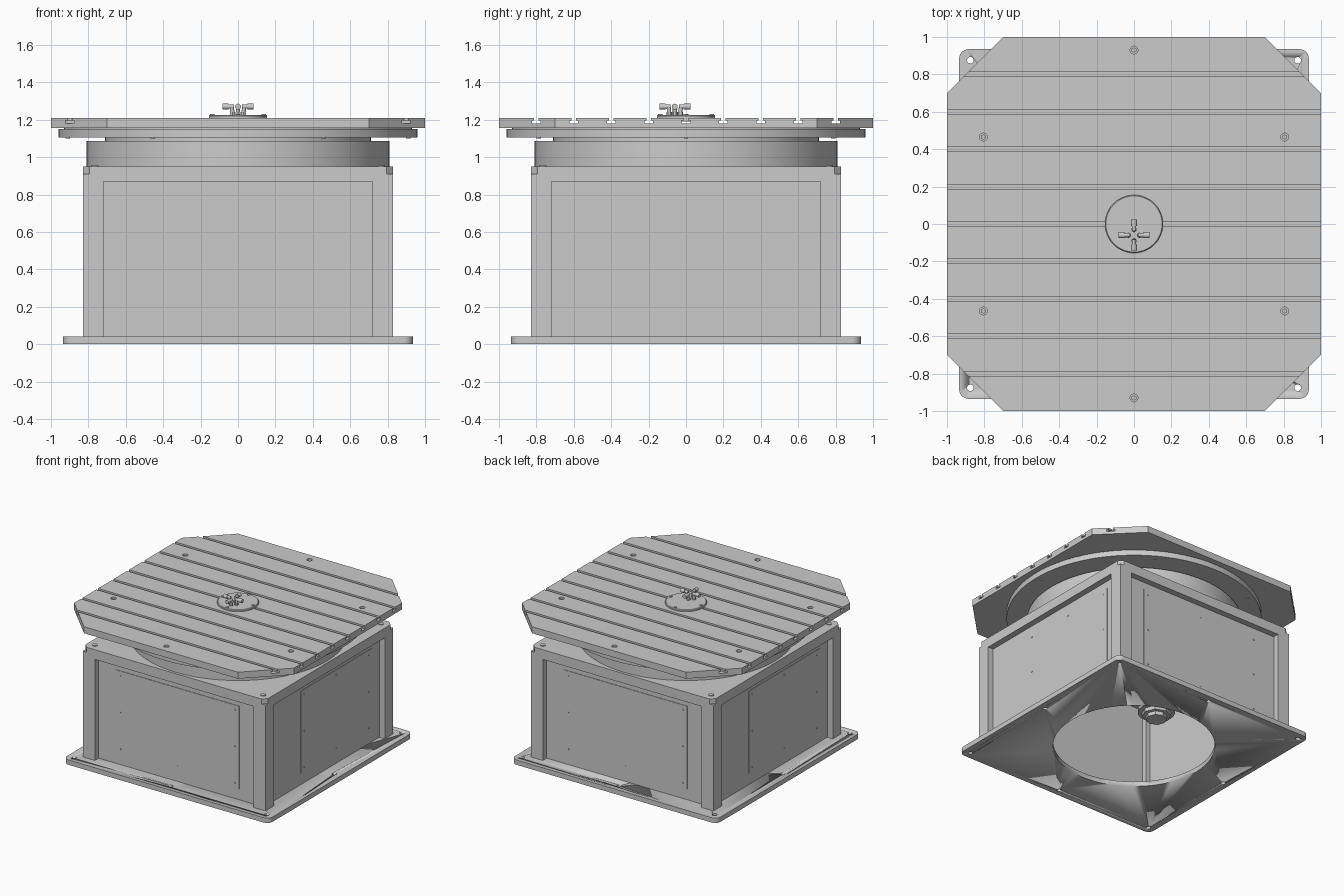
import bpy, bmesh, math
from mathutils import Matrix, Vector

cube = bpy.data.objects.get("Cube")
if cube:
    bpy.data.objects.remove(cube, do_unlink=True)

steel = bpy.data.materials.new("machine_grey")
steel.use_nodes = True
GREY = (0.6, 0.6, 0.6, 1)
steel.diffuse_color = GREY
steel.node_tree.nodes["Principled BSDF"].inputs["Base Color"].default_value = GREY


def finish(name, bm, smooth=False):
    bmesh.ops.recalc_face_normals(bm, faces=bm.faces)
    mesh = bpy.data.meshes.new(name)
    bm.to_mesh(mesh)
    bm.free()
    mesh.materials.append(steel)
    obj = bpy.data.objects.new(name, mesh)
    bpy.context.collection.objects.link(obj)
    if smooth:
        bpy.ops.object.select_all(action="DESELECT")
        obj.select_set(True)
        bpy.context.view_layer.objects.active = obj
        bpy.ops.object.shade_smooth_by_angle(angle=math.radians(35))
    return obj


def add_box(bm, x0, x1, y0, y1, z0, z1):
    size = Matrix.Diagonal((x1 - x0, y1 - y0, z1 - z0, 1))
    mid = Matrix.Translation(((x0 + x1) / 2, (y0 + y1) / 2, (z0 + z1) / 2))
    bmesh.ops.create_cube(bm, size=1, matrix=mid @ size)


def add_rod(bm, a, b, r, sides=16):
    a, b = Vector(a), Vector(b)
    turn = (b - a).to_track_quat("Z", "Y").to_matrix().to_4x4()
    bmesh.ops.create_cone(bm, cap_ends=True, segments=sides, radius1=r, radius2=r,
                          depth=(b - a).length, matrix=Matrix.Translation((a + b) / 2) @ turn)


def add_prism(bm, outline, z0, z1):
    face = bm.faces.new([bm.verts.new((x, y, z0)) for x, y in outline])
    top = bmesh.ops.extrude_face_region(bm, geom=[face])["geom"]
    bmesh.ops.translate(bm, vec=(0, 0, z1 - z0),
                        verts=[v for v in top if isinstance(v, bmesh.types.BMVert)])


def rods(name, spots, r, z0, z1, sides=16):
    bm = bmesh.new()
    for x, y in spots:
        add_rod(bm, (x, y, z0), (x, y, z1), r, sides)
    return finish(name, bm, True)


def lathe(name, profile, sides=96):
    bm = bmesh.new()
    verts = [bm.verts.new((r, 0, z)) for r, z in profile]
    edges = [bm.edges.new(p) for p in zip(verts, verts[1:])]
    bmesh.ops.spin(bm, geom=verts + edges, axis=(0, 0, 1), cent=(0, 0, 0),
                   steps=sides, angle=math.tau)
    bmesh.ops.remove_doubles(bm, verts=bm.verts, dist=0.0001)
    return finish(name, bm, True)


def cut(obj, *cutters):
    for cutter in cutters:
        mod = obj.modifiers.new("cut", "BOOLEAN")
        mod.operation, mod.solver, mod.object = "DIFFERENCE", "EXACT", cutter
    graph = bpy.context.evaluated_depsgraph_get()
    mesh = bpy.data.meshes.new_from_object(obj.evaluated_get(graph))
    obj.modifiers.clear()
    obj.data = mesh
    for cutter in cutters:
        bpy.data.objects.remove(cutter, do_unlink=True)


def ring(count, r, start=0.0):
    return [(r * math.cos(start + i * math.tau / count), r * math.sin(start + i * math.tau / count))
            for i in range(count)]


CORNERS = [(1, 1), (-1, 1), (-1, -1), (1, -1)]

# Base plate: rounded corners, large opening, mounting holes
HALF, ROUND = 0.935, 0.05
outline = []
for i, (sx, sy) in enumerate(CORNERS):
    for k in range(7):
        a = math.pi / 2 * (i + k / 6)
        outline.append((sx * (HALF - ROUND) + ROUND * math.cos(a),
                        sy * (HALF - ROUND) + ROUND * math.sin(a)))
bm = bmesh.new()
add_prism(bm, outline, 0, 0.04)
base = finish("base_plate", bm, True)
mounts = [(0.875 * i, 0.875 * j) for i in (-1, 0, 1) for j in (-1, 0, 1) if i or j]
cut(base, rods("opening_cutter", [(0, 0)], 0.61, -0.1, 0.1, 64),
    rods("mount_cutter", mounts, 0.018, -0.1, 0.1))

# Housing: corner posts, top rails and top plate
BODY, INNER = 0.83, 0.72
bm = bmesh.new()
for sx, sy in CORNERS:
    xs, ys = sorted((sx * INNER, sx * BODY)), sorted((sy * INNER, sy * BODY))
    add_box(bm, *xs, *ys, 0.04, 0.91)
finish("corner_posts", bm)

c = BODY - 0.035
chamfered = []
for sx, sy in CORNERS:
    pair = [(sx * BODY, sy * c), (sx * c, sy * BODY)]
    chamfered += pair if sx * sy > 0 else pair[::-1]
bm = bmesh.new()
add_prism(bm, chamfered, 0.91, 0.95)
finish("housing_top", bm)
rods("top_screws", [(0.765 * sx, 0.765 * sy) for sx, sy in CORNERS], 0.02, 0.94, 0.956)

# Four recessed side panels, with rail, cover plate and screws
for i, side in enumerate(("front", "right", "back", "left")):
    turn = Matrix.Rotation(i * math.pi / 2, 4, "Z")
    shift = 0.16 if i % 2 else 0
    reach = 0.42 if i % 2 else 0.52
    parts = {}
    bm = parts["panel"] = bmesh.new()
    add_box(bm, -INNER, INNER, -0.78, -0.76, 0.04, 0.91)
    bm = parts["rail"] = bmesh.new()
    add_box(bm, -INNER, INNER, -BODY, -0.76, 0.87, 0.91)
    bm = parts["cover"] = bmesh.new()
    add_box(bm, shift - reach - 0.04, shift + reach + 0.04, -0.784, -0.78, 0.13, 0.81)
    bm = parts["screws"] = bmesh.new()
    for u in (-1, 0, 1):
        for z in (0.17, 0.47, 0.77):
            if u or z != 0.47:
                x = shift + u * reach
                add_rod(bm, (x, -0.78, z), (x, -0.788, z), 0.006, 8)
    for part, bm in parts.items():
        bm.transform(turn)
        finish(f"{side}_{part}", bm)

# Bearing drum, neck and turning flange
lathe("bearing_drum", [(0, 0.95), (0.81, 0.95), (0.81, 1.085), (0.71, 1.085),
                       (0.71, 1.105), (0, 1.105)])
lathe("turning_flange", [(0, 1.105), (0.96, 1.105), (0.96, 1.15), (0.93, 1.15),
                         (0.93, 1.156), (0, 1.156)])
rods("flange_bolts", ring(6, 0.91), 0.012, 1.1, 1.107)

# Table top: clipped square with T-slots and counterbored holes
octagon = []
for sx, sy in CORNERS:
    pair = [(sx, sy * 0.7), (sx * 0.7, sy)]
    octagon += pair if sx * sy > 0 else pair[::-1]
bm = bmesh.new()
add_prism(bm, octagon, 1.156, 1.21)
table = finish("table_top", bm)
bm = bmesh.new()
half_slot = [(0.012, 1.25), (0.012, 1.196), (0.023, 1.196), (0.023, 1.179)]
slot = half_slot + [(-y, z) for y, z in reversed(half_slot)]
for i in range(-4, 5):
    ends = [[bm.verts.new((x, 0.2 * i + y, z)) for y, z in slot] for x in (-1.1, 1.1)]
    bm.faces.new(ends[0])
    bm.faces.new(ends[1])
    for k in range(len(slot)):
        n = (k + 1) % len(slot)
        bm.faces.new((ends[0][k], ends[0][n], ends[1][n], ends[1][k]))
bolts = ring(6, 0.93, math.pi / 6)
cut(table, finish("slot_cutter", bm), rods("bore_cutter", bolts, 0.021, 1.18, 1.25))
rods("table_bolts", bolts, 0.014, 1.17, 1.2, 6)

# Centre hub with screws
lathe("hub_cap", [(0, 1.19), (0.155, 1.19), (0.155, 1.22), (0.15, 1.225), (0, 1.225)], 48)
rods("hub_screws", ring(4, 0.138), 0.013, 1.22, 1.23, 12)

# Four elbow fittings on the hub
CY = -0.06
for i, (dx, dy) in enumerate(((1, 0), (0, 1), (-1, 0), (0, -1))):
    def at(r, z):
        return (dx * r, CY + dy * r, z)
    bm = bmesh.new()
    add_rod(bm, at(0.03, 1.22), at(0.03, 1.24), 0.015, 6)
    add_rod(bm, at(0.03, 1.24), at(0.033, 1.27), 0.011)
    add_rod(bm, at(0.022, 1.27), at(0.06, 1.27), 0.011)
    add_rod(bm, at(0.05, 1.27), at(0.083, 1.27), 0.016, 12)
    finish(f"elbow_fitting_{i + 1}", bm, True)

# Rotary joint hanging inside the housing
bm = bmesh.new()
for z0, z1, r, sides in ((0.31, 0.34, 0.08, 8), (0.34, 0.37, 0.11, 8),
                         (0.37, 0.4, 0.14, 32), (0.4, 0.92, 0.08, 32)):
    add_rod(bm, (-0.22, 0, z0), (-0.22, 0, z1), r, sides)
finish("rotary_joint", bm, True)
